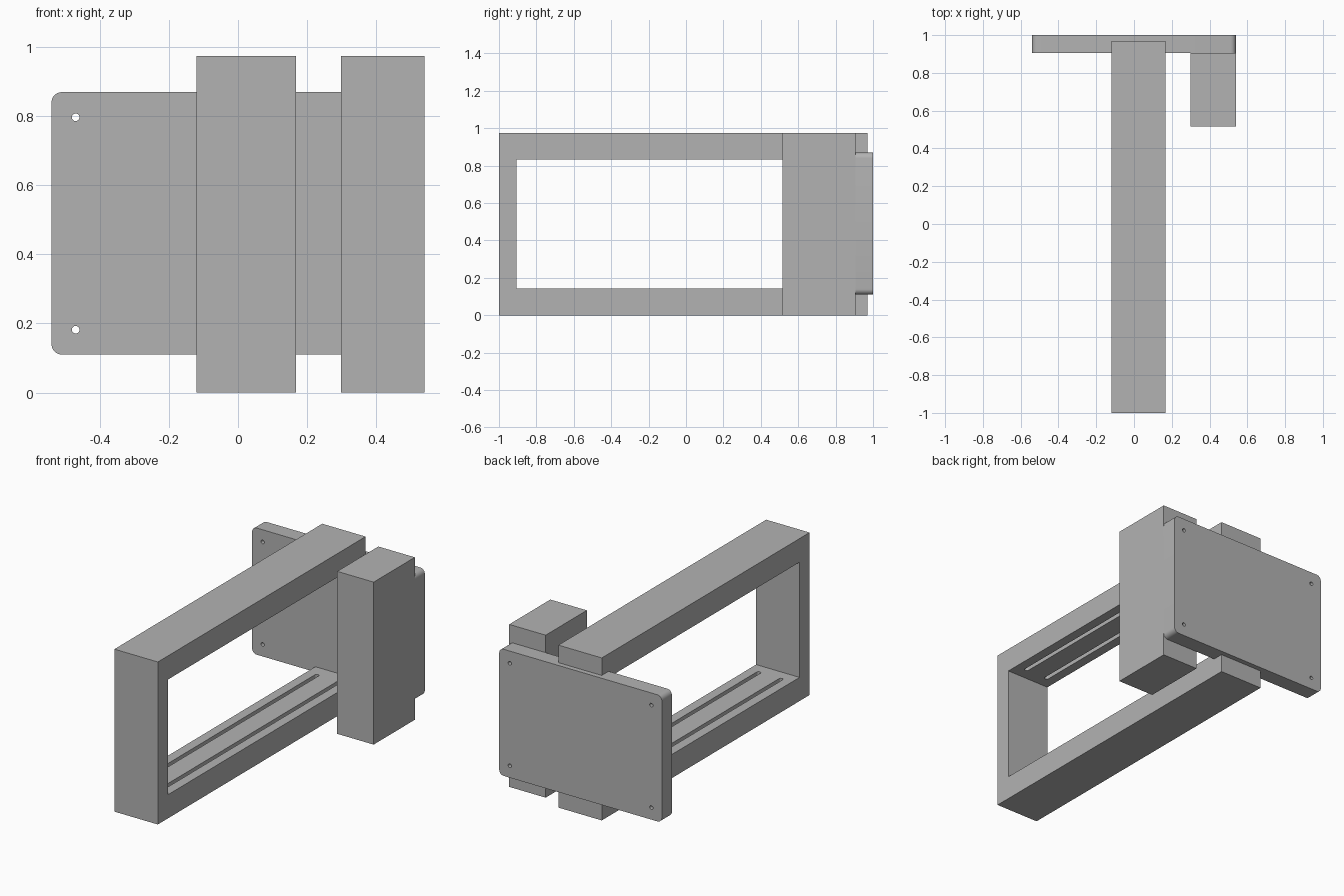
import bpy
import bmesh
import math
from mathutils import Matrix, Vector

if "Cube" in bpy.data.objects:
    bpy.data.objects.remove(bpy.data.objects["Cube"], do_unlink=True)

# Single matte grey
GREY = (0.45, 0.45, 0.45, 1)
grey = bpy.data.materials.new("grey")
grey.use_nodes = True
grey.diffuse_color = GREY
grey.node_tree.nodes["Principled BSDF"].inputs["Base Color"].default_value = GREY


def add_object(name, bm):
    bmesh.ops.recalc_face_normals(bm, faces=bm.faces)
    mesh = bpy.data.meshes.new(name)
    bm.to_mesh(mesh)
    bm.free()
    obj = bpy.data.objects.new(name, mesh)
    bpy.context.collection.objects.link(obj)
    mesh.materials.append(grey)
    return obj


def box(name, x, y, z, round_axis=None, radius=0.0, segments=6):
    """Box from (min, max) ranges, optionally rounding the edges along one axis."""
    lo, hi = (Vector(c) for c in zip(x, y, z))
    size = hi - lo
    bm = bmesh.new()
    bmesh.ops.create_cube(bm, size=1)
    bmesh.ops.transform(bm, verts=bm.verts,
                        matrix=Matrix.Translation((lo + hi) / 2) @ Matrix.Diagonal(size).to_4x4())
    if round_axis is not None:
        edges = [e for e in bm.edges
                 if abs((e.verts[0].co - e.verts[1].co)[round_axis]) > size[round_axis] / 2]
        bmesh.ops.bevel(bm, geom=edges, offset=radius, segments=segments,
                        profile=0.5, affect='EDGES')
    return add_object(name, bm)


def cylinder_y(name, x, y, z, radius, length):
    bm = bmesh.new()
    bmesh.ops.create_cone(bm, cap_ends=True, segments=24, radius1=radius, radius2=radius,
                          depth=length, matrix=Matrix.Translation((x, y, z))
                          @ Matrix.Rotation(math.pi / 2, 4, 'X'))
    return add_object(name, bm)


def cut(obj, cutters):
    """Subtract the cutters from the object, then discard them."""
    for cutter in cutters:
        cutter.hide_render = True
        mod = obj.modifiers.new("cut", 'BOOLEAN')
        mod.operation = 'DIFFERENCE'
        mod.solver = 'EXACT'
        mod.object = cutter
    graph = bpy.context.evaluated_depsgraph_get()
    mesh = bpy.data.meshes.new_from_object(obj.evaluated_get(graph))
    obj.modifiers.clear()
    obj.data = mesh
    for cutter in cutters:
        bpy.data.objects.remove(cutter, do_unlink=True)


HEIGHT = 0.975
ARM = 0.142
FRAME_X = (-0.12, 0.168)
POST_Y = -0.905
PLATE_Y = 0.905

# Front post joining the two arms
box("front_post", FRAME_X, (-1, POST_Y), (0, HEIGHT))

# Long arms, each with two blind slots on the inner face
for name, z, inner in (("lower_arm", (0, ARM), ARM),
                       ("upper_arm", (HEIGHT - ARM, HEIGHT), HEIGHT - ARM)):
    arm = box(name, FRAME_X, (POST_Y, 0.97), z)
    slots = [box("slot_cutter", (sx - 0.0125, sx + 0.0125), (-0.84, 0.83),
                 (inner - 0.05, inner + 0.05), round_axis=2, radius=0.0124)
             for sx in (-0.05, 0.098)]
    cut(arm, slots)

# Rear mounting plate with rounded corners and four screw holes
plate = box("rear_plate", (-0.54, 0.54), (PLATE_Y, 1), (0.11, 0.87), round_axis=1, radius=0.03)
cut(plate, [cylinder_y("hole_cutter", hx, 0.95, hz, 0.011, 0.3)
            for hx in (-0.47, 0.47) for hz in (0.182, 0.797)])

# Upright side block in front of the plate
box("side_block", (0.298, 0.54), (0.515, PLATE_Y), (0, HEIGHT))

# Smooth the rounded corners, keep sharp edges
bpy.ops.object.select_all(action='DESELECT')
plate.select_set(True)
bpy.context.view_layer.objects.active = plate
bpy.ops.object.shade_smooth_by_angle(angle=math.radians(30))
